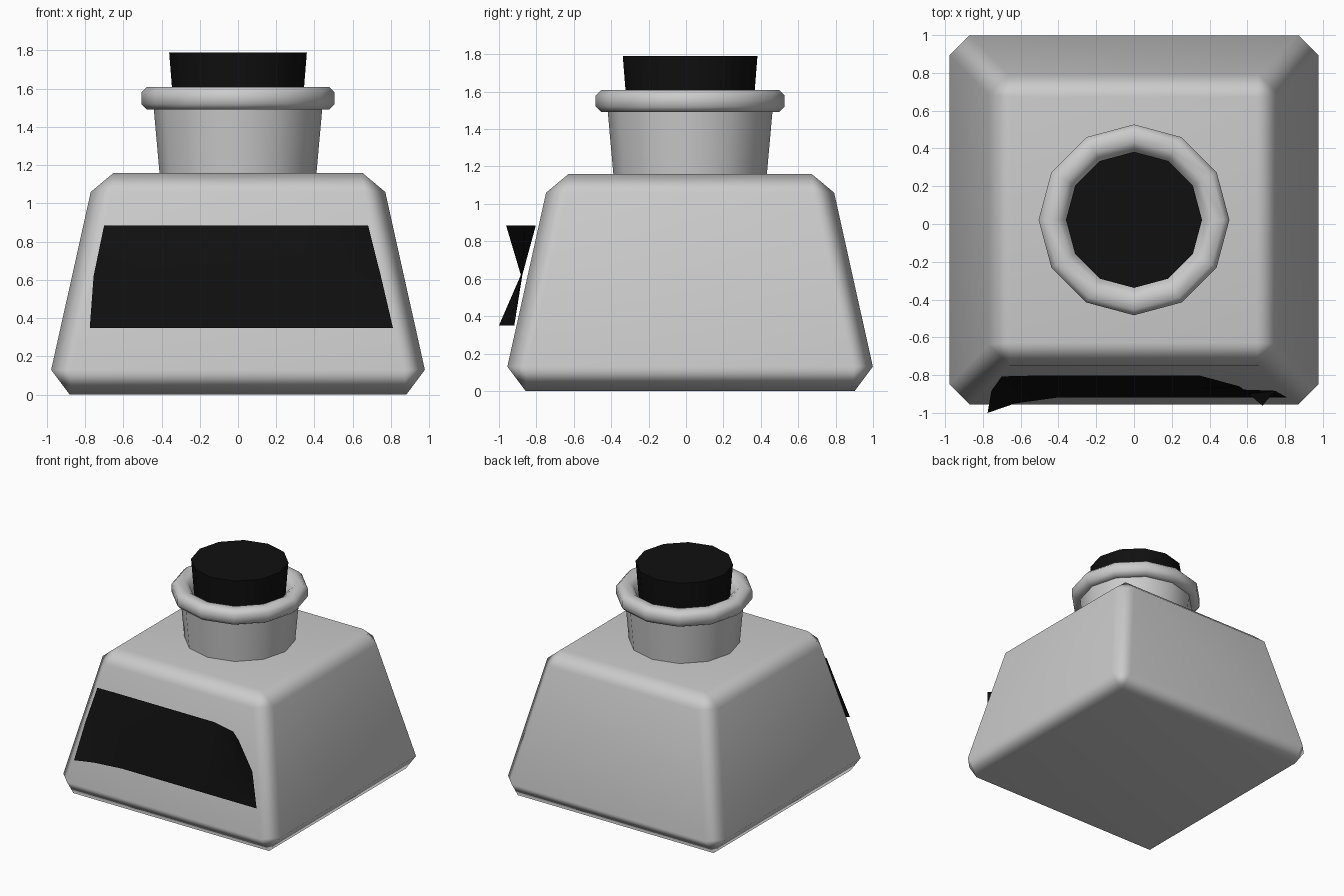
import bpy, bmesh, math

if "Cube" in bpy.data.objects:
    bpy.data.objects.remove(bpy.data.objects["Cube"])

CY = 0.022  # bottle axis in y (the curled label pushes the front forward)


def finish(name, bm, color=None, angle=None):
    bmesh.ops.recalc_face_normals(bm, faces=bm.faces)
    me = bpy.data.meshes.new(name)
    bm.to_mesh(me)
    bm.free()
    ob = bpy.data.objects.new(name, me)
    bpy.context.collection.objects.link(ob)
    bpy.ops.object.select_all(action='DESELECT')
    ob.select_set(True)
    bpy.context.view_layer.objects.active = ob
    if angle:
        bpy.ops.object.shade_smooth_by_angle(angle=math.radians(angle))
    else:
        bpy.ops.object.shade_smooth()
    if color:
        mat = bpy.data.materials.new(name + "_material")
        mat.diffuse_color = color
        mat.use_nodes = True
        mat.node_tree.nodes["Principled BSDF"].inputs["Base Color"].default_value = mat.diffuse_color
        me.materials.append(mat)
    return ob


def lathe(profile, sides=12, cap=False):
    bm = bmesh.new()
    rings = []
    for r, z in profile:
        rings.append([bm.verts.new((r * math.cos(2 * math.pi * i / sides),
                                    CY + r * math.sin(2 * math.pi * i / sides), z))
                      for i in range(sides)])
    for a, b in zip(rings, rings[1:]):
        for i in range(sides):
            j = (i + 1) % sides
            bm.faces.new((a[i], a[j], b[j], b[i]))
    if cap:
        bm.faces.new(rings[0])
        bm.faces.new(rings[-1])
    return bm


BLACK = (0.005, 0.005, 0.005, 1)

# Tapered square body with one-step bevels: (half width, half width at corner cut, z)
bm = bmesh.new()
for h, c, z in [(0.88, 0.88, 0), (0.977, 0.87, 0.13), (0.77, 0.66, 1.06), (0.65, 0.65, 1.16)]:
    for a, b in {(h, c), (c, h)}:
        for sx in (-1, 1):
            for sy in (-1, 1):
                bm.verts.new((sx * a, CY + sy * b, z))
bmesh.ops.convex_hull(bm, input=bm.verts)
bmesh.ops.dissolve_limit(bm, angle_limit=math.radians(2), verts=bm.verts, edges=bm.edges)
body = finish("bottle_body", bm)
body.modifiers.new("even_shading", 'WEIGHTED_NORMAL')

# Flared neck with rolled lip, turning down inside around the cork
finish("neck_and_lip", lathe([
    (0.41, 1.155), (0.44, 1.49), (0.475, 1.49), (0.505, 1.52), (0.505, 1.58),
    (0.475, 1.61), (0.41, 1.61), (0.375, 1.58), (0.335, 1.5), (0.32, 1.3)]), angle=60)

# Tapered cork
finish("cork", lathe([(0.325, 1.35), (0.36, 1.79)], cap=True), BLACK, 40)

# Paper label: three rows, top right and bottom left corners curl outward
rows = [
    (0.35, [(-0.775, -1.0), (-0.63, -0.95), (-0.4, -0.918), (0.35, -0.918), (0.6, -0.918), (0.81, -0.918)]),
    (0.62, [(-0.755, -0.883), (-0.62, -0.877), (-0.45, -0.875), (0.35, -0.875), (0.58, -0.877), (0.747, -0.883)]),
    (0.885, [(-0.70, -0.807), (-0.55, -0.803), (-0.4, -0.803), (0.35, -0.803), (0.56, -0.86), (0.68, -0.962)]),
]
bm = bmesh.new()
grid = [[bm.verts.new((x, y, z)) for x, y in pts] for z, pts in rows]
for lo, hi in zip(grid, grid[1:]):
    for i in range(len(lo) - 1):
        bm.faces.new((lo[i], lo[i + 1], hi[i + 1], hi[i]))
finish("label", bm, BLACK)
